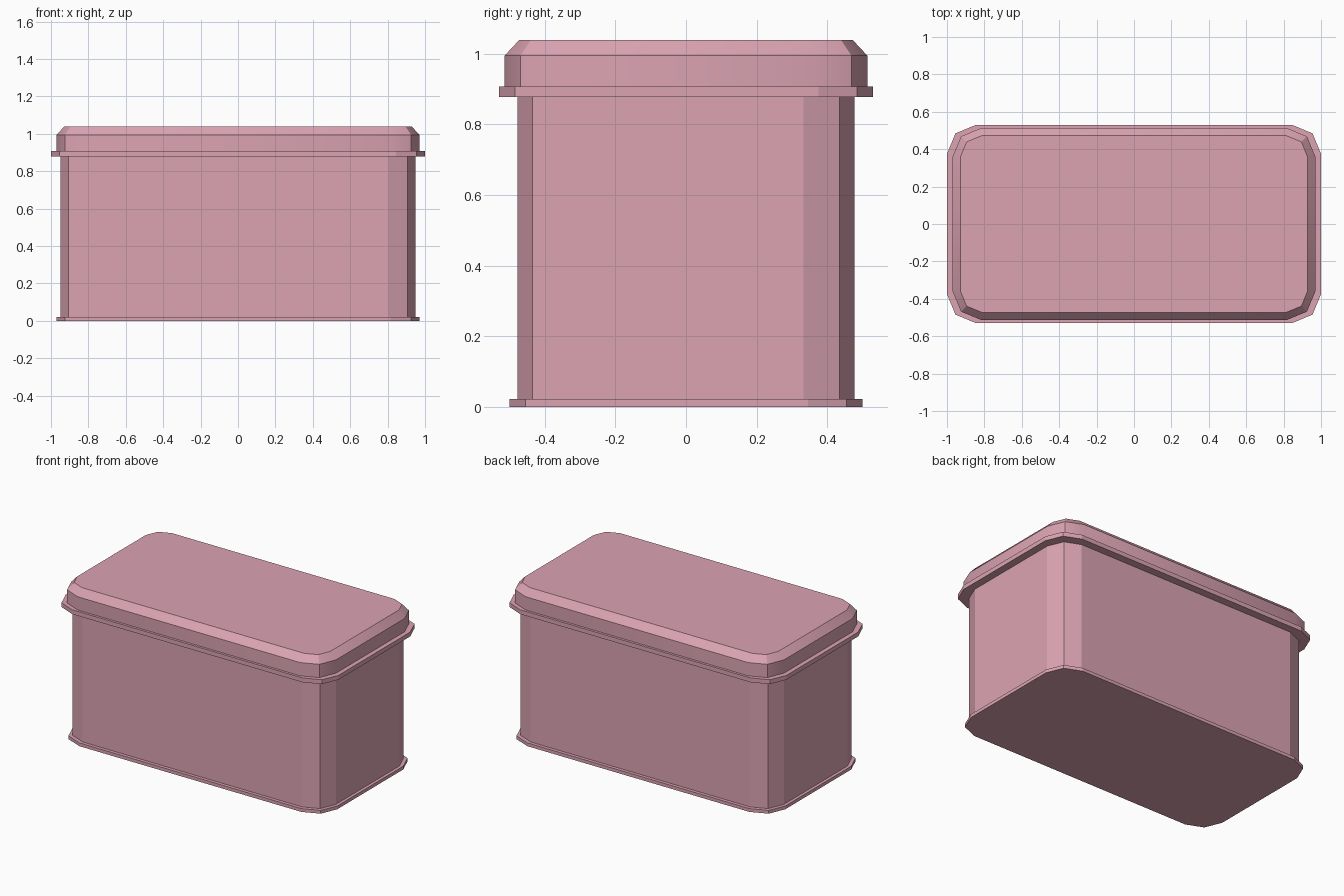
import bpy, bmesh, math

if "Cube" in bpy.data.objects:
    bpy.data.objects.remove(bpy.data.objects["Cube"])

pink = bpy.data.materials.new("pink_enamel")
pink.diffuse_color = (0.71, 0.37, 0.45, 1)
pink.use_nodes = True
pink.node_tree.nodes["Principled BSDF"].inputs["Base Color"].default_value = pink.diffuse_color


def outline(hx, hy, r, seg=2):
    """Rounded rectangle, counter-clockwise, with seg facets per corner."""
    pts = []
    for i, (sx, sy) in enumerate([(1, 1), (-1, 1), (-1, -1), (1, -1)]):
        for k in range(seg + 1):
            a = math.pi / 2 * (i + k / seg)
            pts.append((sx * (hx - r) + r * math.cos(a),
                        sy * (hy - r) + r * math.sin(a)))
    return pts


def stack(name, levels):
    """Closed solid through levels of (z, half x, half y, corner radius)."""
    bm = bmesh.new()
    rings = [[bm.verts.new((x, y, z)) for x, y in outline(hx, hy, r)]
             for z, hx, hy, r in levels]
    n = len(rings[0])
    for lo, hi in zip(rings, rings[1:]):
        for i in range(n):
            j = (i + 1) % n
            bm.faces.new((lo[i], lo[j], hi[j], hi[i]))
    bm.faces.new(rings[0][::-1])
    bm.faces.new(rings[-1])
    mesh = bpy.data.meshes.new(name)
    bm.to_mesh(mesh)
    bm.free()
    mesh.materials.append(pink)
    obj = bpy.data.objects.new(name, mesh)
    bpy.context.collection.objects.link(obj)
    return obj


# Foot rim, body and flange under the lid
stack("base_rim", [(0, 0.97, 0.50, 0.155), (0.022, 0.97, 0.50, 0.155)])
stack("body", [(0.022, 0.95, 0.478, 0.145), (0.88, 0.95, 0.478, 0.145)])
stack("lid_flange", [(0.878, 1.0, 0.53, 0.155), (0.907, 1.0, 0.53, 0.155)])

# Lid with chamfered top edge
lid = stack("lid", [(0.907, 0.97, 0.514, 0.155),
                    (0.995, 0.97, 0.514, 0.155),
                    (1.04, 0.928, 0.472, 0.113)])
bpy.context.view_layer.objects.active = lid
lid.select_set(True)
bpy.ops.object.shade_smooth_by_angle(angle=math.radians(30))
